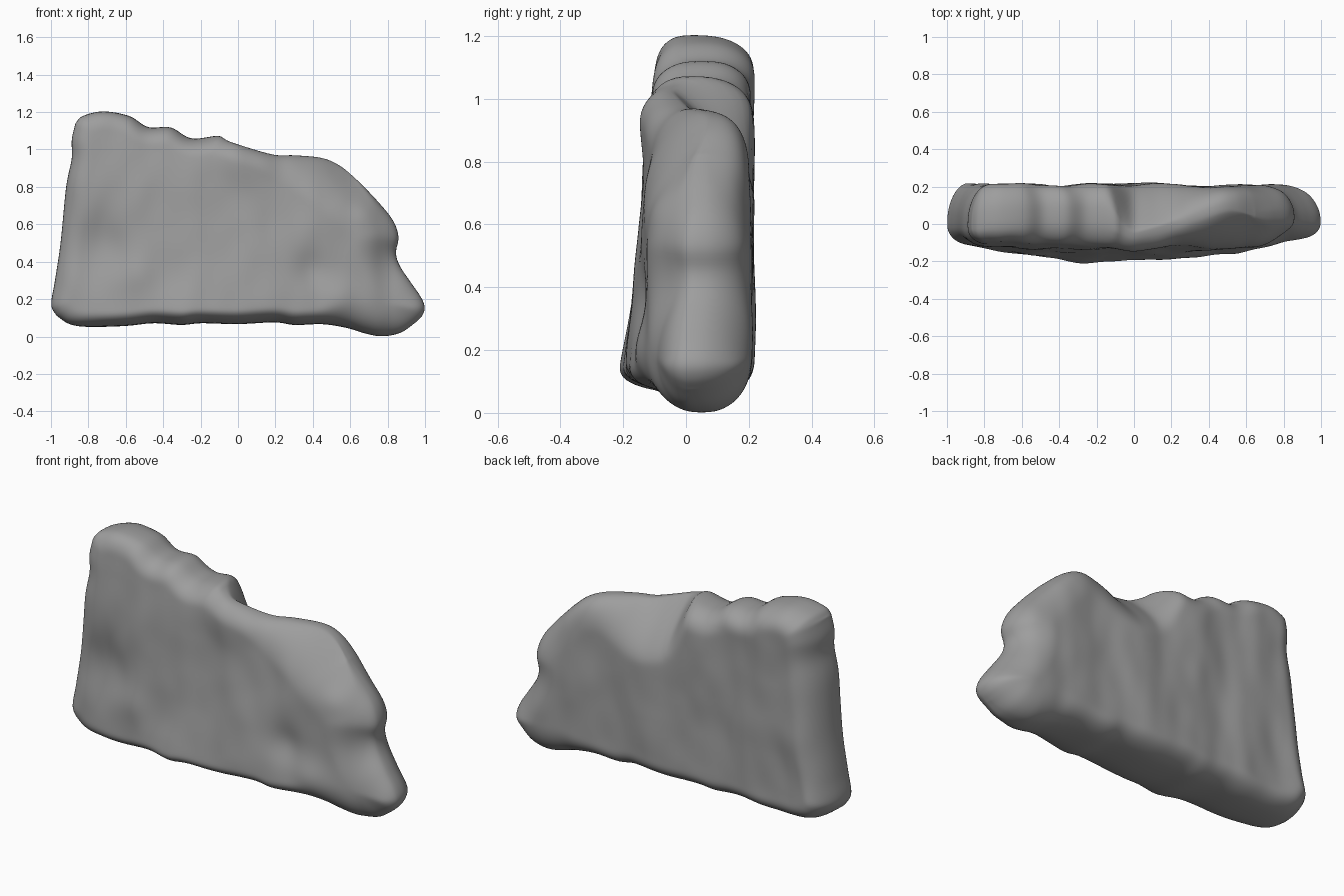
import bpy, bmesh, math
from mathutils import Vector, noise, kdtree

cube = bpy.data.objects.get("Cube")
if cube:
    bpy.data.objects.remove(cube, do_unlink=True)

# Silhouette of the slab: four edges sharing their corners (x, z)
BOTTOM = [(-.97, .11), (-.9, .065), (-.8, .05), (-.6, .055), (-.45, .07), (-.3, .06),
          (-.2, .07), (0, .065), (.2, .075), (.3, .06), (.45, .065), (.58, .045),
          (.68, .015), (.77, 0), (.87, .02), (.95, .075)]
TOP = [(-.87, 1.14), (-.83, 1.18), (-.72, 1.205), (-.58, 1.18), (-.48, 1.12),
       (-.36, 1.12), (-.25, 1.06), (-.1, 1.075), (-.05, 1.045), (.18, .975),
       (.3, .97), (.45, .955), (.55, .91), (.65, .825)]
LEFT = [(-.97, .11), (-1, .17), (-.98, .3), (-.95, .5), (-.92, .8), (-.89, .95),
        (-.89, 1.05), (-.87, 1.14)]
RIGHT = [(.95, .075), (.985, .11), (1, .155), (.98, .21), (.925, .29), (.865, .38),
         (.845, .45), (.86, .53), (.83, .62), (.75, .72), (.65, .825)]
COLS, ROWS = 130, 80
WIDTH, HEIGHT = 1.8, .95

# Dents (+) and bulges (-) of the front face: x, z, size, depth
FRONT_MARKS = [(-.77, .47, .17, .04), (-.55, .33, .1, -.02), (.38, .35, .1, .03),
               (.55, .2, .09, -.025), (-.3, .13, .16, -.03), (.12, .14, .12, -.015),
               (-.02, .96, .13, -.03), (.68, .66, .07, -.02), (.8, .42, .1, .02)]


def smooth(a, b, t):
    t = min(1, max(0, (t - a) / (b - a)))
    return t * t * (3 - 2 * t)


def spline(points):
    """Smooth path through the points, sampled by length."""
    p = [Vector(q) for q in points]
    p = [2 * p[0] - p[1]] + p + [2 * p[-1] - p[-2]]
    path = []
    for a, b, c, d in zip(p, p[1:], p[2:], p[3:]):
        for k in range(12):
            t = k / 12
            path.append(.5 * (2 * b + (c - a) * t + (2 * a - 5 * b + 4 * c - d) * t ** 2
                              + (3 * b - a - 3 * c + d) * t ** 3))
    path.append(p[-2])
    lengths = [0]
    for a, b in zip(path, path[1:]):
        lengths.append(lengths[-1] + (b - a).length)

    def at(t):
        goal = t * lengths[-1]
        for i in range(1, len(path)):
            if lengths[i] >= goal:
                f = (goal - lengths[i - 1]) / (lengths[i] - lengths[i - 1])
                return path[i - 1].lerp(path[i], f)
        return path[-1]
    return at


def spaced(n):
    """Parameters packed closer together near both ends."""
    return [.2 * i / n + .8 * (.5 - .5 * math.cos(math.pi * i / n)) for i in range(n + 1)]


def depth(x, z, u, v, rim, back):
    """Depth of the front or back face, rounded off towards the silhouette."""
    # The crest runs diagonally, from the front of the middle to the back on the right
    step = smooth(-.17, .01, x)
    lean = min(1, max(0, x / .7))
    crest = step * (-.1 + .19 * lean) - .03 * smooth(-.4, -.7, x)
    mid = .05 + crest * smooth(.5, 1, v) * smooth(1, .85, u) - .05 * smooth(-.7, -1, x)
    mid -= .04 * smooth(.75, 1, x)
    # Edge radius and squareness, for the left, right, bottom and top edges
    foot = smooth(.4, .8, x)
    slope = smooth(.1, .55, x)
    if back:
        face = .21
        scoop = step * smooth(.5, .1, x)
        edges = [(.14, 2.1), (.2, 2), (.09 + .09 * foot, 2.2),
                 (.12 + .27 * scoop + .04 * slope, 2.3 - scoop)]
    else:
        bulge = max(0, 1 - 1.2 * (x + .1) ** 2)
        face = -.1 - .1 * max(0, 1 - z / 1.15) * bulge
        edges = [(.12, 2.2), (.2, 2), (.08 + .1 * foot, 2.2),
                 (.1 + .3 * slope, 2.3 - .6 * slope)]
        for mx, mz, size, amount in FRONT_MARKS:
            face += amount * math.exp(-((x - mx) ** 2 + (z - mz) ** 2) / size ** 2)
    # Weathered, mostly upright undulation
    face += .02 * noise.noise(Vector((x * 4, 7 * back, z * 2)))
    face += .006 * noise.noise(Vector((x * 9, 3 + 7 * back, z * 5)))
    # Blend the edge settings by nearness, then round off with distance from the rim
    gaps = (u * WIDTH, (1 - u) * WIDTH, v * HEIGHT, (1 - v) * HEIGHT)
    weights = [1 / (g + .02) ** 2 for g in gaps]
    radius, power = (sum(w * e[k] for w, e in zip(weights, edges)) / sum(weights)
                     for k in (0, 1))
    a = max(0, 1 - rim / radius)
    return mid + (face - mid) * max(0, 1 - a ** power) ** (1 / power)


bottom, top, left, right = map(spline, (BOTTOM, TOP, LEFT, RIGHT))
us, vs = spaced(COLS), spaced(ROWS)
bottoms, tops = [bottom(u) for u in us], [top(u) for u in us]
lefts, rights = [left(v) for v in vs], [right(v) for v in vs]

# Outline samples for measuring the distance to the rim
SAMPLES = 1000
outline = kdtree.KDTree(4 * SAMPLES)
for n, edge in enumerate((bottom, top, left, right)):
    for k in range(SAMPLES):
        q = edge(k / (SAMPLES - 1))
        outline.insert((q.x, 0, q.y), n * SAMPLES + k)
outline.balance()

# Rock slab: a front and a back sheet blended from the four edges and welded
bm = bmesh.new()
for back in (False, True):
    grid = []
    for j, v in enumerate(vs):
        row = []
        for i, u in enumerate(us):
            p = (bottoms[i].lerp(tops[i], v) + lefts[j].lerp(rights[j], u)
                 - bottoms[0].lerp(bottoms[-1], u).lerp(tops[0].lerp(tops[-1], u), v))
            on_rim = i in (0, COLS) or j in (0, ROWS)
            rim = 0 if on_rim else outline.find((p.x, 0, p.y))[2]
            row.append(bm.verts.new((p.x, depth(p.x, p.y, u, v, rim, back), p.y)))
        grid.append(row)
    for lower, upper in zip(grid, grid[1:]):
        for i in range(COLS):
            quad = [lower[i], lower[i + 1], upper[i + 1], upper[i]]
            bm.faces.new(quad[::-1] if back else quad)
bmesh.ops.remove_doubles(bm, verts=bm.verts, dist=.0003)
for _ in range(3):
    bmesh.ops.smooth_vert(bm, verts=bm.verts, factor=.4,
                          use_axis_x=True, use_axis_y=True, use_axis_z=True)
bmesh.ops.recalc_face_normals(bm, faces=bm.faces)
mesh = bpy.data.meshes.new("rock_slab")
bm.to_mesh(mesh)
bm.free()
rock = bpy.data.objects.new("rock_slab", mesh)
bpy.context.collection.objects.link(rock)

# Grey stone
stone = bpy.data.materials.new("grey_stone")
stone.use_nodes = True
colour = (.34, .34, .34, 1)
stone.diffuse_color = colour
shader = stone.node_tree.nodes["Principled BSDF"]
shader.inputs["Base Color"].default_value = colour
shader.inputs["Roughness"].default_value = .9
mesh.materials.append(stone)
mesh.polygons.foreach_set("use_smooth", [True] * len(mesh.polygons))
mesh.update()
